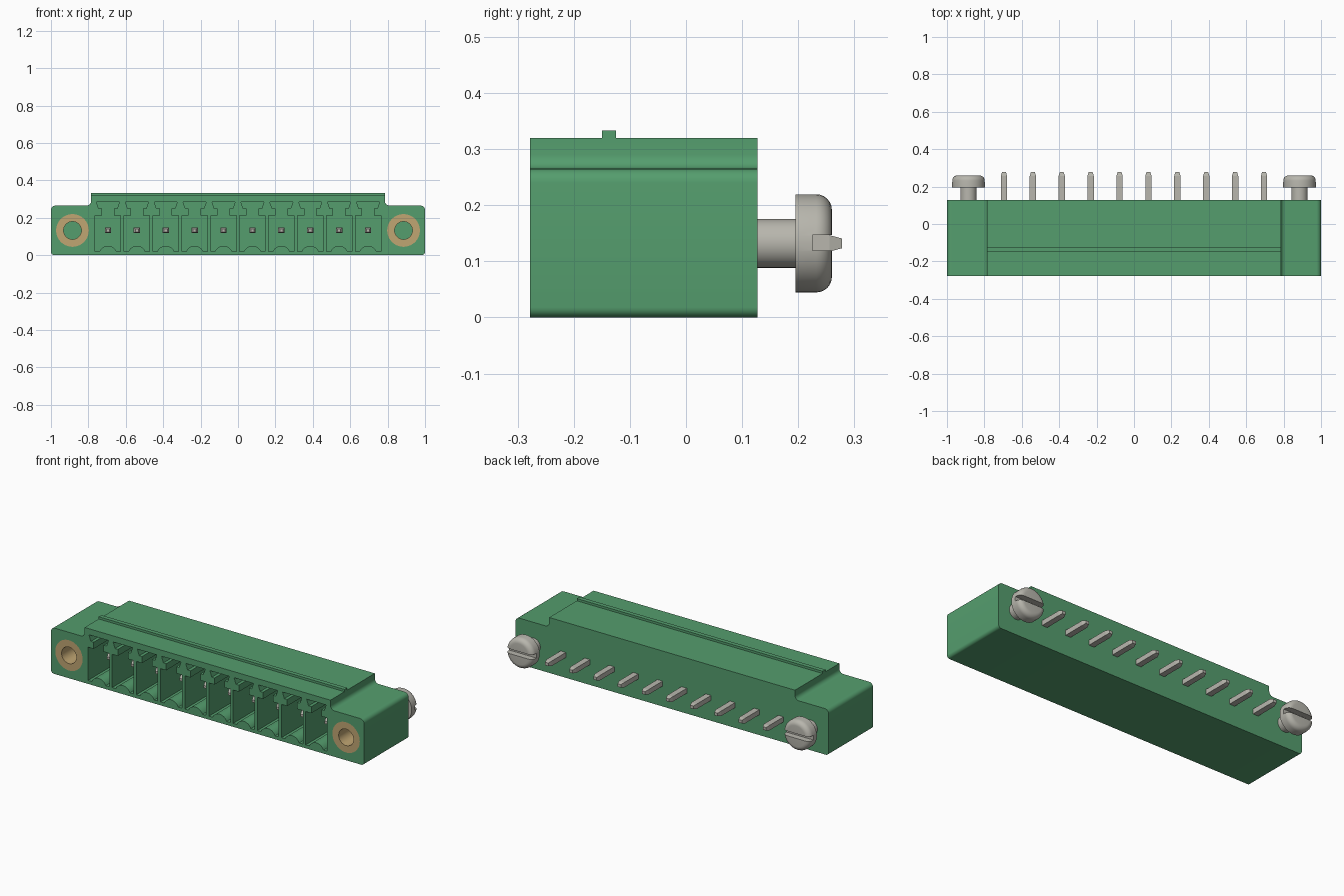
import bpy, bmesh
from math import cos, sin, pi, radians
from mathutils import Matrix, Vector

if "Cube" in bpy.data.objects:
    bpy.data.objects.remove(bpy.data.objects["Cube"])

FRONT, BACK = -0.278, 0.127
AXIS_Z = 0.132
PITCH = 0.1545
PIN_XS = [(i - 4.5) * PITCH for i in range(10)]
SCREW_X = 0.885


def material(name, rgb, metallic=0.0):
    m = bpy.data.materials.new(name)
    m.use_nodes = True
    m.diffuse_color = (*rgb, 1)
    bsdf = m.node_tree.nodes["Principled BSDF"]
    bsdf.inputs["Base Color"].default_value = (*rgb, 1)
    bsdf.inputs["Roughness"].default_value = 0.5
    return m


GREEN = material("green plastic", (0.09, 0.34, 0.155))
BRASS = material("brass", (0.53, 0.38, 0.17))
STEEL = material("tinned metal", (0.48, 0.47, 0.42))


def finish(name, bm, mat):
    bmesh.ops.remove_doubles(bm, verts=bm.verts, dist=1e-5)
    bmesh.ops.recalc_face_normals(bm, faces=bm.faces)
    mesh = bpy.data.meshes.new(name)
    bm.to_mesh(mesh)
    bm.free()
    mesh.materials.append(mat)
    ob = bpy.data.objects.new(name, mesh)
    bpy.context.collection.objects.link(ob)
    return ob


def smooth(ob):
    bpy.ops.object.select_all(action="DESELECT")
    ob.select_set(True)
    bpy.context.view_layer.objects.active = ob
    bpy.ops.object.shade_smooth_by_angle(angle=radians(32))


def arc(cx, cy, r, start, end, n=6):
    angles = [radians(start + (end - start) * i / n) for i in range(n + 1)]
    return [(cx + r * cos(a), cy + r * sin(a)) for a in angles]


def mirrored(half):
    """Close a right-hand half outline with its mirror image."""
    return half + [(-x, z) for x, z in reversed(half) if x > 1e-6]


def prism(bm, outline, y0, y1, dx=0.0):
    """Extrude an XZ outline from y0 to y1."""
    face = bm.faces.new([bm.verts.new((x + dx, y0, z)) for x, z in outline])
    ext = bmesh.ops.extrude_face_region(bm, geom=[face], use_keep_orig=True)
    verts = [v for v in ext["geom"] if isinstance(v, bmesh.types.BMVert)]
    bmesh.ops.translate(bm, verts=verts, vec=(0, y1 - y0, 0))


def lathe(bm, profile, x, z, closed=False, steps=40):
    """Spin (radius, y) points about an axis parallel to Y."""
    verts = [bm.verts.new((x + r, y, z)) for r, y in profile]
    edges = [bm.edges.new(pair) for pair in zip(verts, verts[1:])]
    if closed:
        edges.append(bm.edges.new((verts[-1], verts[0])))
    bmesh.ops.spin(bm, geom=verts + edges, cent=(x, 0, z), axis=(0, 1, 0),
                   angle=2 * pi, steps=steps, use_duplicate=False)


def box(bm, size, centre):
    mat = Matrix.Translation(Vector(centre)) @ Matrix.Diagonal((*size, 1))
    bmesh.ops.create_cube(bm, size=1, matrix=mat)


def cut(ob, cutter):
    """Subtract the cutter, bake the result and discard the cutter."""
    mod = ob.modifiers.new("cut", "BOOLEAN")
    mod.operation, mod.solver, mod.object = "DIFFERENCE", "EXACT", cutter
    bpy.context.view_layer.update()
    evaluated = ob.evaluated_get(bpy.context.evaluated_depsgraph_get())
    mesh = bpy.data.meshes.new_from_object(evaluated)
    ob.modifiers.clear()
    ob.data = mesh
    bpy.data.objects.remove(cutter)


# Housing: stepped outline with rounded outer corners and filleted steps
half = (arc(0.982, 0.018, 0.018, -90, 0)
        + arc(0.975, 0.24, 0.025, 0, 90)
        + arc(0.81, 0.29, 0.025, 270, 180)
        + [(0.785, 0.32)])
bm = bmesh.new()
prism(bm, mirrored(half), FRONT, BACK)
housing = finish("housing", bm, GREEN)

# Contact chambers: arched floor, straight walls, keyed slot on top
chamber = mirrored(arc(0, 0.0012, 0.0488, 90, 22.7)
                   + [(0.068, 0.02), (0.068, 0.212), (0.032, 0.212),
                      (0.032, 0.25), (0.05, 0.25), (0.062, 0.285)])
bm = bmesh.new()
for x in PIN_XS:
    prism(bm, chamber, FRONT - 0.05, 0.04, x)
# Pockets for the threaded bushings
for x in (-SCREW_X, SCREW_X):
    lathe(bm, [(0, FRONT - 0.05), (0.0875, FRONT - 0.05),
               (0.0875, -0.03), (0, -0.03)], x, AXIS_Z)
cut(housing, finish("chamber_cutter", bm, GREEN))
smooth(housing)

# Latching rib across the top
bm = bmesh.new()
box(bm, (1.57, 0.025, 0.023), (0, -0.1375, 0.3215))
finish("top_rib", bm, GREEN)

# Contact pins: square bars with tapered tips at both ends
for i, x in enumerate(PIN_XS):
    bm = bmesh.new()
    rings = []
    for y, s in ((-0.19, 0.5), (-0.17, 1), (0.256, 1), (0.278, 0.6)):
        w, h = 0.017 * s, 0.0145 * s
        rings.append([bm.verts.new((x + a * w, y, AXIS_Z + b * h))
                      for a, b in ((-1, -1), (1, -1), (1, 1), (-1, 1))])
    for r0, r1 in zip(rings, rings[1:]):
        for k in range(4):
            n = (k + 1) % 4
            bm.faces.new((r0[k], r0[n], r1[n], r1[k]))
    bm.faces.new(rings[0])
    bm.faces.new(rings[-1])
    finish(f"contact_pin_{i + 1}", bm, STEEL)

# Flange hardware: brass bushing in front, slotted screw behind
screw_profile = ([(0, 0.1), (0.0435, 0.1), (0.0435, 0.195), (0.0875, 0.195)]
                 + arc(0.0595, 0.232, 0.028, 0, 90) + [(0, 0.26)])
for side, x in (("right", -SCREW_X), ("left", SCREW_X)):
    bm = bmesh.new()
    lathe(bm, [(0.0475, FRONT), (0.0875, FRONT),
               (0.0875, -0.03), (0.0475, -0.03)], x, AXIS_Z, closed=True)
    smooth(finish(f"{side}_bushing", bm, BRASS))

    bm = bmesh.new()
    lathe(bm, screw_profile, x, AXIS_Z)
    screw = finish(f"{side}_screw", bm, STEEL)
    bm = bmesh.new()
    box(bm, (0.3, 0.1, 0.027), (x, 0.275, AXIS_Z + 0.001))
    cut(screw, finish("slot_cutter", bm, STEEL))
    smooth(screw)
